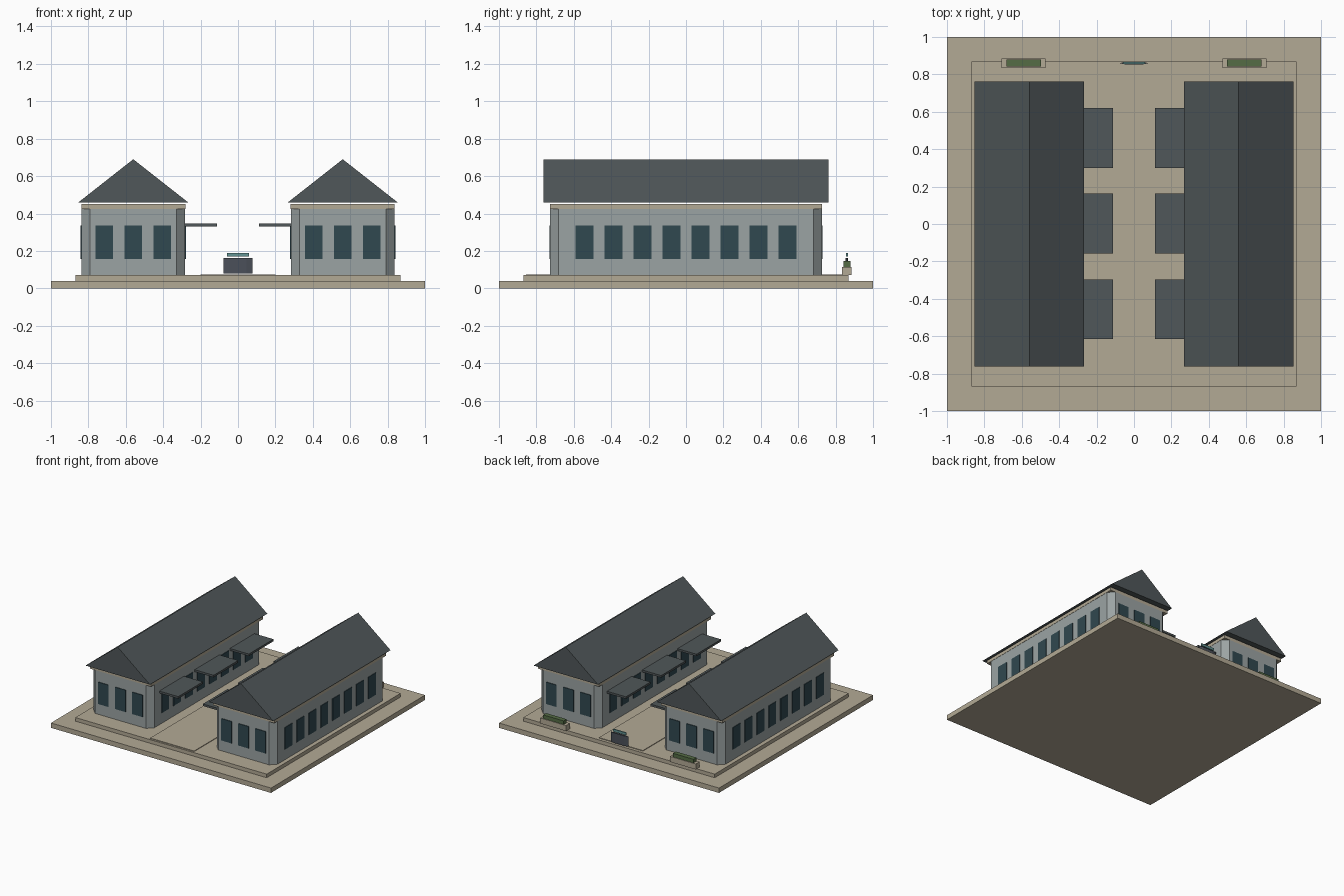
import bpy, bmesh

if "Cube" in bpy.data.objects:
    bpy.data.objects.remove(bpy.data.objects["Cube"])


def material(name, r, g, b):
    m = bpy.data.materials.new(name)
    m.diffuse_color = (r, g, b, 1)
    m.use_nodes = True
    m.node_tree.nodes["Principled BSDF"].inputs["Base Color"].default_value = m.diffuse_color
    return m


STONE = material("stone", 0.45, 0.40, 0.30)
WALL = material("wall", 0.33, 0.37, 0.37)
ROOF = material("roof_slate", 0.08, 0.095, 0.10)
GLASS = material("glass", 0.03, 0.065, 0.08)
GREEN = material("hedge_green", 0.09, 0.15, 0.06)
PANEL = material("sign_dark", 0.07, 0.08, 0.10)
TEAL = material("sign_teal", 0.13, 0.30, 0.30)


def prism(name, points, direction, mat):
    """Extrude a closed 3D outline along a direction vector."""
    bm = bmesh.new()
    face = bm.faces.new([bm.verts.new(p) for p in points])
    ext = bmesh.ops.extrude_face_region(bm, geom=[face])
    top = [v for v in ext["geom"] if isinstance(v, bmesh.types.BMVert)]
    bmesh.ops.translate(bm, verts=top, vec=direction)
    if not any(f.is_valid and len(f.verts) == len(points)
               and all(v not in top for v in f.verts) for f in bm.faces):
        bm.faces.new([v for v in bm.verts if v not in top])
    bmesh.ops.recalc_face_normals(bm, faces=bm.faces)
    mesh = bpy.data.meshes.new(name)
    bm.to_mesh(mesh)
    bm.free()
    mesh.materials.append(mat)
    ob = bpy.data.objects.new(name, mesh)
    bpy.context.collection.objects.link(ob)
    return ob


def box(name, x0, x1, y0, y1, z0, z1, mat):
    outline = [(x0, y0, z0), (x1, y0, z0), (x1, y1, z0), (x0, y1, z0)]
    return prism(name, outline, (0, 0, z1 - z0), mat)


# Ground slabs and central path
box("ground_slab", -1, 1, -1, 1, 0, 0.04, STONE)
box("plinth", -0.87, 0.87, -0.87, 0.87, 0.04, 0.07, STONE)
box("courtyard_path", -0.2, 0.2, -0.855, 0.845, 0.07, 0.075, STONE)

HX, HY, CH = 0.276, 0.726, 0.045   # half width, half length, corner chamfer

for side, cx in (("left", -0.56), ("right", 0.56)):
    # Hall body with chamfered corners
    corners = [(-HX + CH, -HY), (HX - CH, -HY), (HX, -HY + CH), (HX, HY - CH),
               (HX - CH, HY), (-HX + CH, HY), (-HX, HY - CH), (-HX, -HY + CH)]
    prism(side + "_hall", [(cx + x, y, 0.07) for x, y in corners],
          (0, 0, 0.355), WALL)

    # Cornice and gable roof
    box(side + "_cornice", cx - 0.278, cx + 0.278, -HY, HY, 0.425, 0.452, STONE)
    gable = [(-0.293, 0.46), (0.293, 0.46), (0, 0.69)]
    prism(side + "_roof", [(cx + x, -0.762, z) for x, z in gable],
          (0, 1.524, 0), ROOF)

    # Windows on the gable ends and the long walls
    for s in (-1, 1):
        for i in range(3):
            x = cx + (i - 1) * 0.155
            y = sorted((s * (HY - 0.01), s * (HY + 0.005)))
            box(side + "_end_window", x - 0.048, x + 0.048, *y,
                0.157, 0.337, GLASS)
        for i in range(8):
            y = (i - 3.5) * 0.155
            x = sorted((cx + s * (HX - 0.01), cx + s * (HX + 0.005)))
            box(side + "_side_window", *x, y - 0.048, y + 0.048,
                0.157, 0.337, GLASS)

    # Flat awnings over the courtyard
    inner = sorted((cx * 0.2, cx * 0.515))
    for y in (-0.456, 0.003, 0.46):
        box(side + "_awning", *inner, y - 0.16, y + 0.16, 0.33, 0.347, ROOF)

    # Planter with hedge at the back
    px = 0.59 if cx > 0 else -0.59
    box(side + "_planter", px - 0.118, px + 0.118, 0.835, 0.884, 0.07, 0.115, STONE)
    box(side + "_hedge", px - 0.093, px + 0.093, 0.841, 0.879, 0.115, 0.145, GREEN)

# Sign: tapered-end dark panel with a slim teal bar above
lens = [(-0.078, 0.86), (-0.045, 0.853), (0.045, 0.853),
        (0.078, 0.86), (0.045, 0.867), (-0.045, 0.867)]
prism("sign_panel", [(x, y, 0.08) for x, y in lens], (0, 0, 0.082), PANEL)
box("sign_bar", -0.059, 0.059, 0.855, 0.865, 0.17, 0.19, TEAL)
